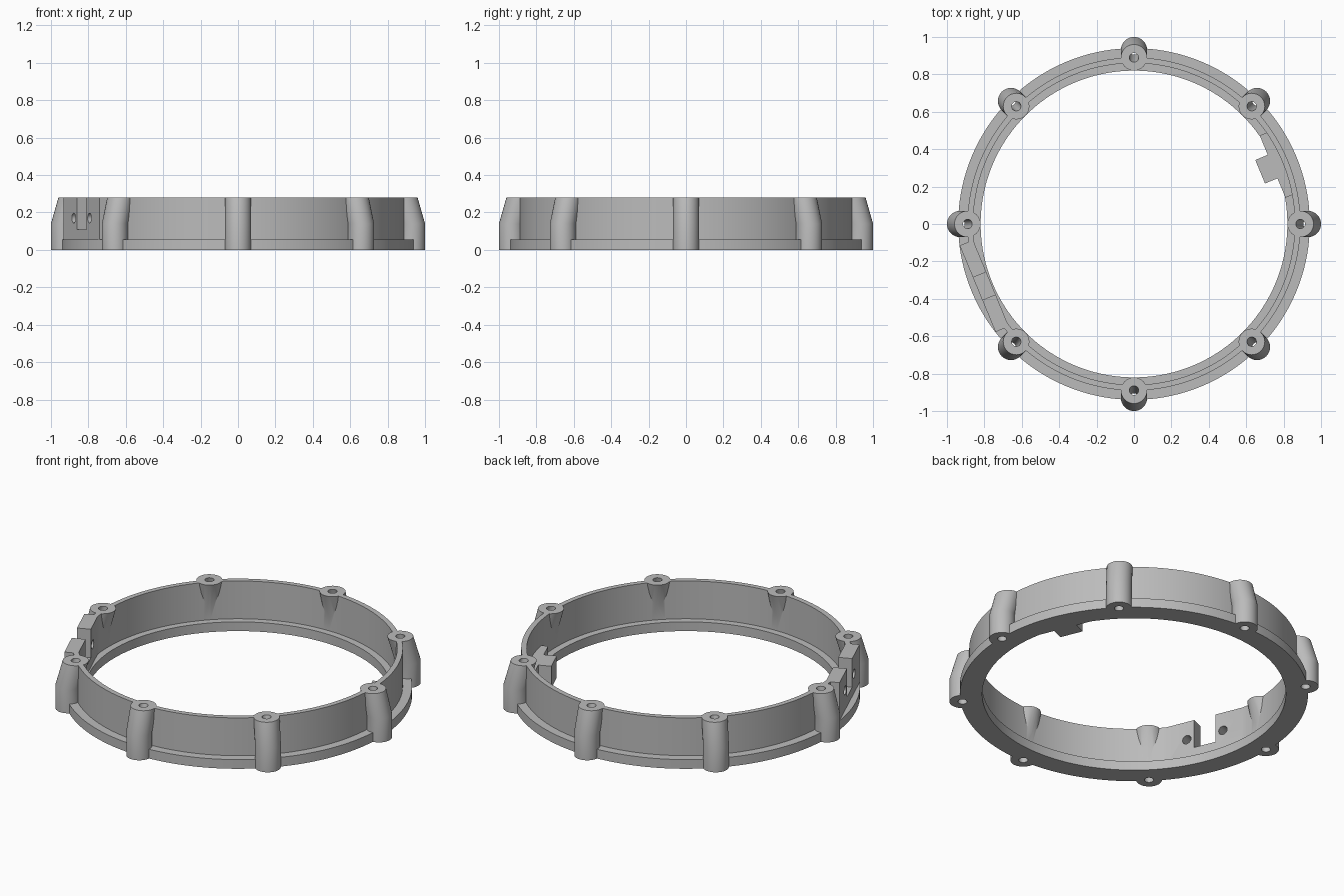
import bpy, bmesh, math
from mathutils import Matrix, Vector

cube = bpy.data.objects.get("Cube")
if cube:
    bpy.data.objects.remove(cube, do_unlink=True)

grey = bpy.data.materials.new("plain grey")
grey.use_nodes = True
colour = (0.5, 0.5, 0.5, 1)
grey.diffuse_color = colour
grey.node_tree.nodes["Principled BSDF"].inputs["Base Color"].default_value = colour

HEIGHT, FLANGE_H = 0.28, 0.055
NOTCH, TAB = math.radians(202.5), math.radians(22.5)


def finish(name, bm, angle=0):
    """Turn a bmesh into an object, rotated about z."""
    bmesh.ops.rotate(bm, verts=bm.verts, matrix=Matrix.Rotation(angle, 3, 'Z'))
    bmesh.ops.recalc_face_normals(bm, faces=bm.faces)
    mesh = bpy.data.meshes.new(name)
    bm.to_mesh(mesh)
    bm.free()
    mesh.materials.append(grey)
    ob = bpy.data.objects.new(name, mesh)
    bpy.context.collection.objects.link(ob)
    return ob


def lathe(name, profile, n=144):
    bm = bmesh.new()
    rings = []
    for i in range(n):
        a = math.tau * i / n
        rings.append([bm.verts.new((r * math.cos(a), r * math.sin(a), z)) for r, z in profile])
    m = len(profile)
    for i in range(n):
        p, q = rings[i], rings[(i + 1) % n]
        for j in range(m):
            k = (j + 1) % m
            bm.faces.new((p[j], q[j], q[k], p[k]))
    return finish(name, bm)


def bent_post(name, path, radius, angle, n=32):
    """Round post through (distance, height) points with level ends."""
    bm = bmesh.new()
    rings = []
    for d, z in path:
        rings.append([bm.verts.new((d + radius * math.cos(math.tau * i / n),
                                    radius * math.sin(math.tau * i / n), z)) for i in range(n)])
    for p, q in zip(rings, rings[1:]):
        for i in range(n):
            j = (i + 1) % n
            bm.faces.new((p[i], p[j], q[j], q[i]))
    bm.faces.new(rings[0])
    bm.faces.new(rings[-1])
    return finish(name, bm, angle)


def block(name, d, t, z, angle):
    """Box given by radial, tangential and height ranges."""
    bm = bmesh.new()
    bmesh.ops.create_cube(bm, size=1)
    for v in bm.verts:
        v.co = Vector([lo + (c + 0.5) * (hi - lo) for c, (lo, hi) in zip(v.co, (d, t, z))])
    return finish(name, bm, angle)


def combine(target, other, operation):
    mod = target.modifiers.new(operation, 'BOOLEAN')
    mod.operation, mod.object, mod.solver = operation, other, 'EXACT'
    bpy.context.view_layer.objects.active = target
    bpy.ops.object.modifier_apply(modifier=mod.name)
    bpy.data.objects.remove(other, do_unlink=True)


# Ring with a wide foot and a thin upright wall
ring = lathe("mounting_ring", [(0.82, 0), (0.94, 0), (0.94, FLANGE_H), (0.89, FLANGE_H),
                               (0.89, HEIGHT), (0.86, HEIGHT), (0.86, FLANGE_H), (0.82, FLANGE_H)])

# Flat thickened panel that carries the notch
combine(ring, block("notch_panel", (0.828, 0.905), (-0.25, 0.25), (0.03, HEIGHT), NOTCH), 'UNION')

# Eight screw bosses leaning inwards at the top
for i in range(8):
    path = [(0.93, 0), (0.93, 0.14), (0.89, HEIGHT)]
    combine(ring, bent_post("boss", path, 0.07, i * math.pi / 4), 'UNION')

# Screw holes following each boss
for i in range(8):
    path = [(0.93, -0.02), (0.93, 0.14), (0.884, HEIGHT + 0.02)]
    combine(ring, bent_post("screw_hole", path, 0.025, i * math.pi / 4, 20), 'DIFFERENCE')

# Notch and the two cross holes beside it
combine(ring, block("notch", (0.75, 1), (-0.065, 0.065), (0.11, 0.4), NOTCH), 'DIFFERENCE')
for side in (-1, 1):
    bm = bmesh.new()
    place = Matrix.Translation((0.87, side * 0.11, 0.17)) @ Matrix.Rotation(math.pi / 2, 4, 'Y')
    bmesh.ops.create_cone(bm, cap_ends=True, segments=20, radius1=0.026, radius2=0.026,
                          depth=0.3, matrix=place)
    combine(ring, finish("cross_hole", bm, NOTCH), 'DIFFERENCE')

# Inward locating tab with its flat backing pad
tab = block("locating_tab", (0.73, 0.87), (-0.068, 0.068), (0, 0.13), TAB)
pad = block("tab_pad", (0.802, 0.86), (-0.18, 0.18), (0.002, 0.13), TAB)

for ob in (ring, tab, pad):
    bpy.ops.object.select_all(action='DESELECT')
    ob.select_set(True)
    bpy.context.view_layer.objects.active = ob
    bpy.ops.object.shade_smooth_by_angle(angle=math.radians(30))
